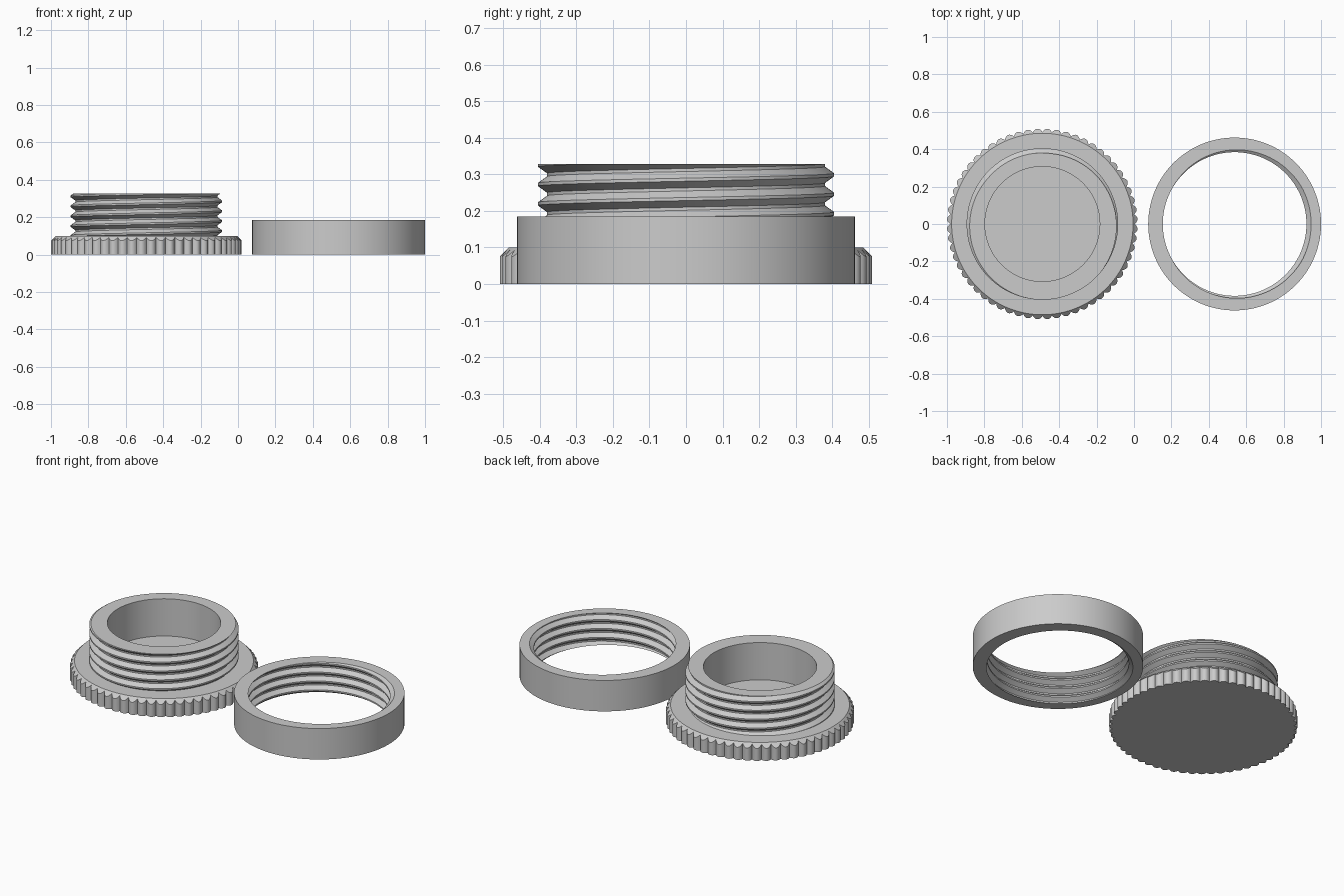
import bpy, bmesh, math

cube = bpy.data.objects.get("Cube")
if cube:
    bpy.data.objects.remove(cube, do_unlink=True)

grey = bpy.data.materials.new("plain_grey")
grey.use_nodes = True
colour = (0.6, 0.6, 0.6, 1)
grey.diffuse_color = colour
grey.node_tree.nodes["Principled BSDF"].inputs["Base Color"].default_value = colour

PITCH = 0.053
CREST, ROOT = 0.405, 0.38
TEETH = 60


def thread_radius(turns):
    """Trapezoid thread: crest at whole turns, root half way between."""
    d = abs((turns + 0.5) % 1 - 0.5)
    t = min(max((d - 0.08) / 0.34, 0), 1)
    return CREST + (ROOT - CREST) * t


def thread_rows(z_low, z_high, crest_z, grow=0.0):
    """Right-handed helical rows, clipped flat at both ends, top to bottom."""
    rows = []
    first = math.floor((z_low - crest_z) / PITCH) - 2
    last = math.ceil((z_high - crest_z) / PITCH) + 2
    for k in range(last, first, -1):
        for part in (0.92, 0.58, 0.42, 0.08):
            def row(a, level=k + part):
                z = crest_z + PITCH * (level + a / math.tau)
                z = min(max(z, z_low), z_high)
                turns = (z - crest_z) / PITCH - a / math.tau
                return thread_radius(turns) + grow, z
            rows.append(row)
    return rows


def circle(r, z):
    return lambda a: (r, z)


def lobe(a):
    """Scalloped grip outline."""
    return 0.492 + 0.018 * abs(math.sin(a * TEETH / 2)) ** 0.8


def skin(name, rows, x, columns, closed=False):
    """Join rows of (radius, height) around an axis into one surface."""
    bm = bmesh.new()
    if closed:
        rows = rows + rows[:1]
    grid = []
    for row in rows:
        ring = []
        for i in range(columns + 1):
            a = math.tau * i / columns
            r, z = row(a)
            ring.append(bm.verts.new((r * math.cos(a), r * math.sin(a), z)))
        grid.append(ring)
    for low, high in zip(grid, grid[1:]):
        for i in range(columns):
            bm.faces.new((low[i], low[i + 1], high[i + 1], high[i]))
    bmesh.ops.remove_doubles(bm, verts=bm.verts, dist=0.00002)
    bmesh.ops.recalc_face_normals(bm, faces=bm.faces)
    mesh = bpy.data.meshes.new(name)
    bm.to_mesh(mesh)
    bm.free()
    mesh.materials.append(grey)
    obj = bpy.data.objects.new(name, mesh)
    bpy.context.collection.objects.link(obj)
    obj.location.x = x
    bpy.ops.object.select_all(action='DESELECT')
    obj.select_set(True)
    bpy.context.view_layer.objects.active = obj
    bpy.ops.object.shade_smooth_by_angle(angle=math.radians(28))
    return obj


# Cap: knurled flange with a chamfered rim, threaded collar and blind bore
flange = [
    circle(0, 0),
    lambda a: (lobe(a), 0),
    lambda a: (lobe(a), 0.1 - (lobe(a) - 0.485)),
    circle(0.485, 0.1),
]
collar = thread_rows(0.1, 0.328, 0.325 + PITCH / 4)[::-1]
bore = [circle(0.307, 0.328), circle(0.307, 0.105), circle(0, 0.105)]
skin("threaded_cap", flange + collar + bore, -0.49, TEETH * 8)

# Ring: plain outside wall, matching thread inside
inside = thread_rows(0, 0.185, 0.185, grow=0.004)
wall = [circle(0.462, 0), circle(0.462, 0.185)]
skin("threaded_ring", wall + inside, 0.538, 144, closed=True)
